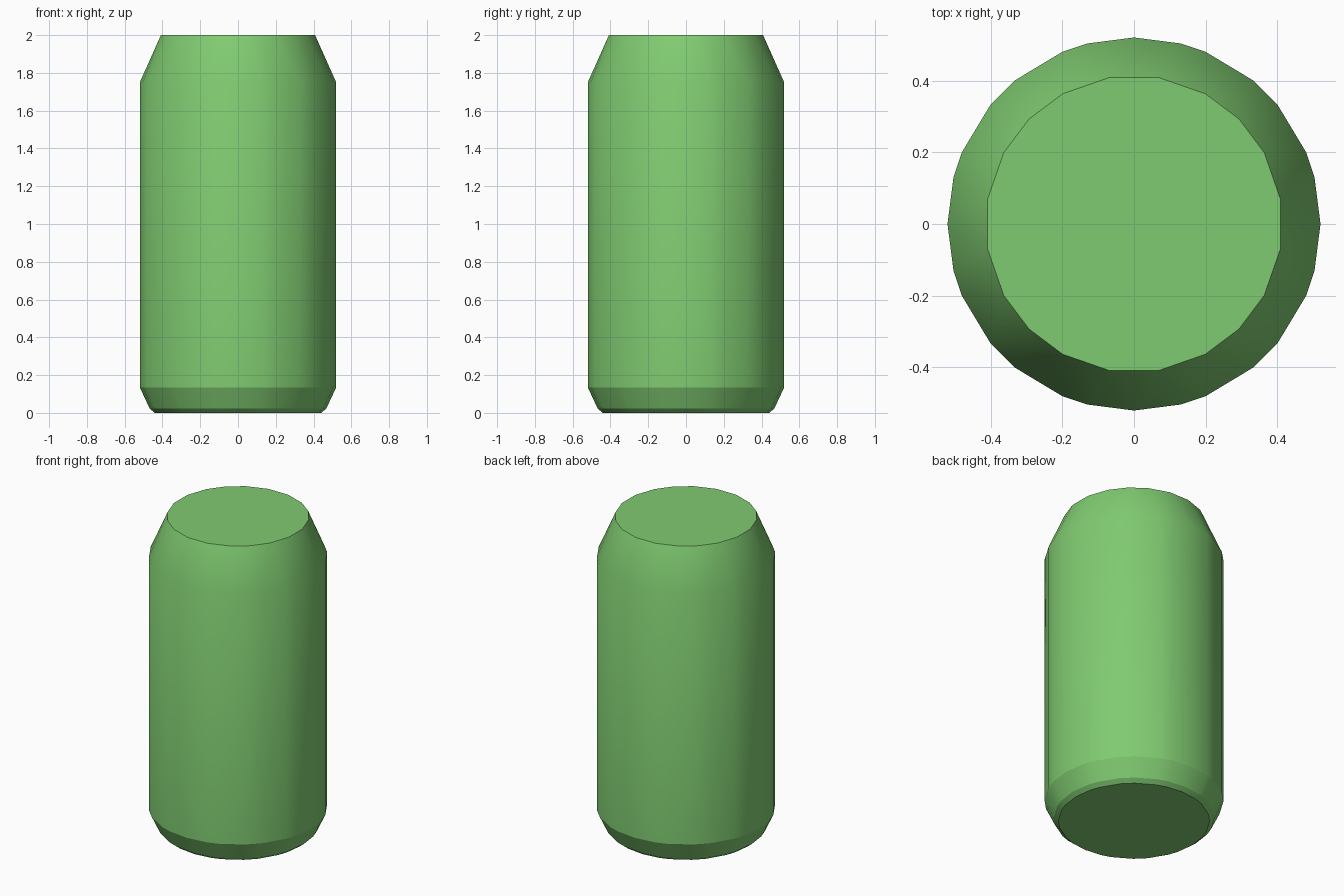
import bpy
import bmesh
from math import radians, cos, sin

if "Cube" in bpy.data.objects:
    bpy.data.objects.remove(bpy.data.objects["Cube"], do_unlink=True)

green = bpy.data.materials.new("leaf_green")
green.use_nodes = True
colour = (0.216, 0.597, 0.165, 1.0)
green.diffuse_color = colour
green.node_tree.nodes["Principled BSDF"].inputs["Base Color"].default_value = colour

# Facet corners within one quarter turn, in degrees
BODY = (0, 14.6, 22.6, 39.5, 50.5, 67.4, 75.4)
LID = (9.7, 28.7, 45, 61.3, 80.3)

# Rings of the can from bottom to top: radius, height, corners
RINGS = (
    (0.44, 0.0, BODY),
    (0.467, 0.022, BODY),
    (0.52, 0.135, BODY),
    (0.52, 1.75, BODY),
    (0.414, 2.0, LID),
)

# Skin the rings into one closed convex body
bm = bmesh.new()
for radius, z, corners in RINGS:
    for quarter in range(4):
        for corner in corners:
            a = radians(corner + 90 * quarter)
            bm.verts.new((radius * cos(a), radius * sin(a), z))
bmesh.ops.convex_hull(bm, input=bm.verts[:])

# Merge the flat lid, base and side panels into clean faces
bmesh.ops.dissolve_limit(bm, angle_limit=radians(0.5),
                         verts=bm.verts[:], edges=bm.edges[:])
bmesh.ops.recalc_face_normals(bm, faces=bm.faces[:])

mesh = bpy.data.meshes.new("can_body")
bm.to_mesh(mesh)
bm.free()
mesh.materials.append(green)
can = bpy.data.objects.new("can_body", mesh)
bpy.context.collection.objects.link(can)

# Smooth sides with crisp shoulder, lid and base edges
bpy.ops.object.select_all(action='DESELECT')
can.select_set(True)
bpy.context.view_layer.objects.active = can
bpy.ops.object.shade_smooth_by_angle(angle=radians(23))
